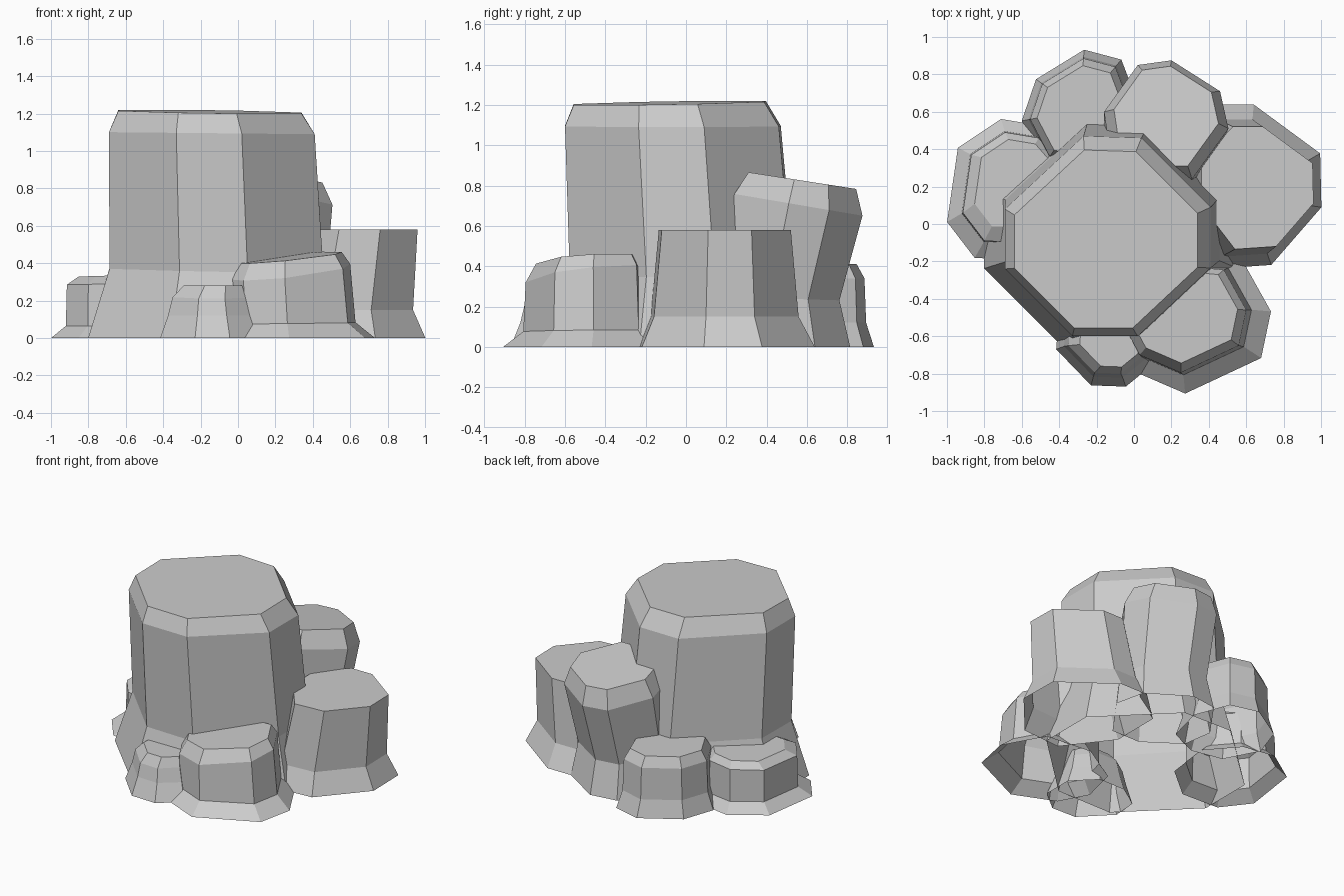
import bpy, bmesh


def pillar(name, centre, outline, rings):
    """Loft an eight-sided rock column, open underneath and capped on top.
    Each ring: height, scale, shift x, shift y, slope along x, slope along y."""
    cx, cy = centre
    bm = bmesh.new()
    loops = []
    for z, s, dx, dy, sx, sy in rings:
        loop = []
        for x, y in outline:
            ox, oy = (x - cx) * s, (y - cy) * s
            loop.append(bm.verts.new((cx + dx + ox, cy + dy + oy, z + sx * ox + sy * oy)))
        loops.append(loop)
    n = len(outline)
    for a, b in zip(loops, loops[1:]):
        for i in range(n):
            j = (i + 1) % n
            bm.faces.new((a[i], a[j], b[j], b[i]))
    bm.faces.new(loops[-1])
    mesh = bpy.data.meshes.new(name)
    bm.to_mesh(mesh)
    bm.free()
    obj = bpy.data.objects.new(name, mesh)
    bpy.context.collection.objects.link(obj)


# Tall central column
pillar("main_column", (-0.14, -0.07),
       [(-0.33, -0.60), (0.02, -0.60), (0.41, -0.235), (0.41, 0.09),
        (0.04, 0.46), (-0.27, 0.47), (-0.69, 0.08), (-0.69, -0.24)],
       [(0, 1.22, 0.01, 0.04, 0, 0), (0.36, 1.04, 0.025, 0.045, -0.02, 0.01),
        (1.095, 1, 0, 0, -0.01, 0), (1.21, 0.89, -0.01, -0.015, -0.015, 0.017)])

# Flat-topped column on the right
pillar("right_column", (0.66, 0.20),
       [(0.76, -0.12), (0.96, 0.11), (0.955, 0.325), (0.69, 0.52),
        (0.53, 0.52), (0.36, 0.36), (0.36, 0.10), (0.54, -0.135)],
       [(0, 1.34, -0.06, 0.01, 0, 0), (0.15, 1.12, -0.06, 0, 0, 0),
        (0.58, 1, 0, 0, 0, 0)])

# Leaning column at the back
pillar("back_column", (0.17, 0.555),
       [(0.31, 0.24), (0.505, 0.51), (0.46, 0.71), (0.20, 0.875),
        (0.02, 0.85), (-0.16, 0.60), (-0.13, 0.40), (0.10, 0.24)],
       [(0, 1.06, -0.02, -0.08, 0, 0), (0.24, 0.94, -0.02, -0.095, 0, -0.03),
        (0.705, 1, 0, 0, 0, -0.17), (0.825, 0.84, 0, 0.02, 0, -0.155)])

# Low rocks around the foot
pillar("back_left_rock", (-0.29, 0.61),
       [(-0.27, 0.885), (-0.49, 0.75), (-0.555, 0.56), (-0.45, 0.36),
        (-0.26, 0.32), (-0.08, 0.40), (-0.02, 0.63), (-0.10, 0.84)],
       [(0, 1.17, 0, 0, 0, 0), (0.12, 1.03, 0, 0, 0, 0),
        (0.34, 1, 0, 0, 0, 0), (0.41, 0.86, 0, 0, 0, 0)])

pillar("left_rock", (-0.65, 0.20),
       [(-0.915, 0.06), (-0.80, -0.09), (-0.58, -0.10), (-0.40, 0.05),
        (-0.37, 0.30), (-0.51, 0.46), (-0.69, 0.49), (-0.87, 0.37)],
       [(0, 1.28, -0.01, -0.01, 0, 0), (0.065, 1.02, 0, 0, 0, 0),
        (0.29, 1, 0, 0, 0.02, 0), (0.335, 0.80, 0.01, 0.02, 0.03, 0)])

pillar("front_right_rock", (0.27, -0.50),
       [(0.03, -0.70), (0.25, -0.795), (0.56, -0.65), (0.60, -0.46),
        (0.48, -0.245), (0.22, -0.22), (0.0, -0.35), (-0.05, -0.55)],
       [(0, 1.31, 0.03, -0.02, 0, 0), (0.08, 1.04, 0.015, 0, 0.01, 0.01),
        (0.355, 1, 0, 0, 0.11, 0.11), (0.43, 0.86, 0, 0.01, 0.10, 0.06)])

pillar("front_rock", (-0.15, -0.62),
       [(-0.35, -0.65), (-0.21, -0.795), (-0.07, -0.80), (0.04, -0.71),
        (0.04, -0.55), (-0.07, -0.44), (-0.22, -0.44), (-0.34, -0.52)],
       [(0, 1.33, 0, -0.01, 0, 0), (0.12, 1.12, 0, 0, 0, 0),
        (0.22, 1, 0, 0, 0, 0.05), (0.28, 0.80, 0.02, 0, 0, 0)])
